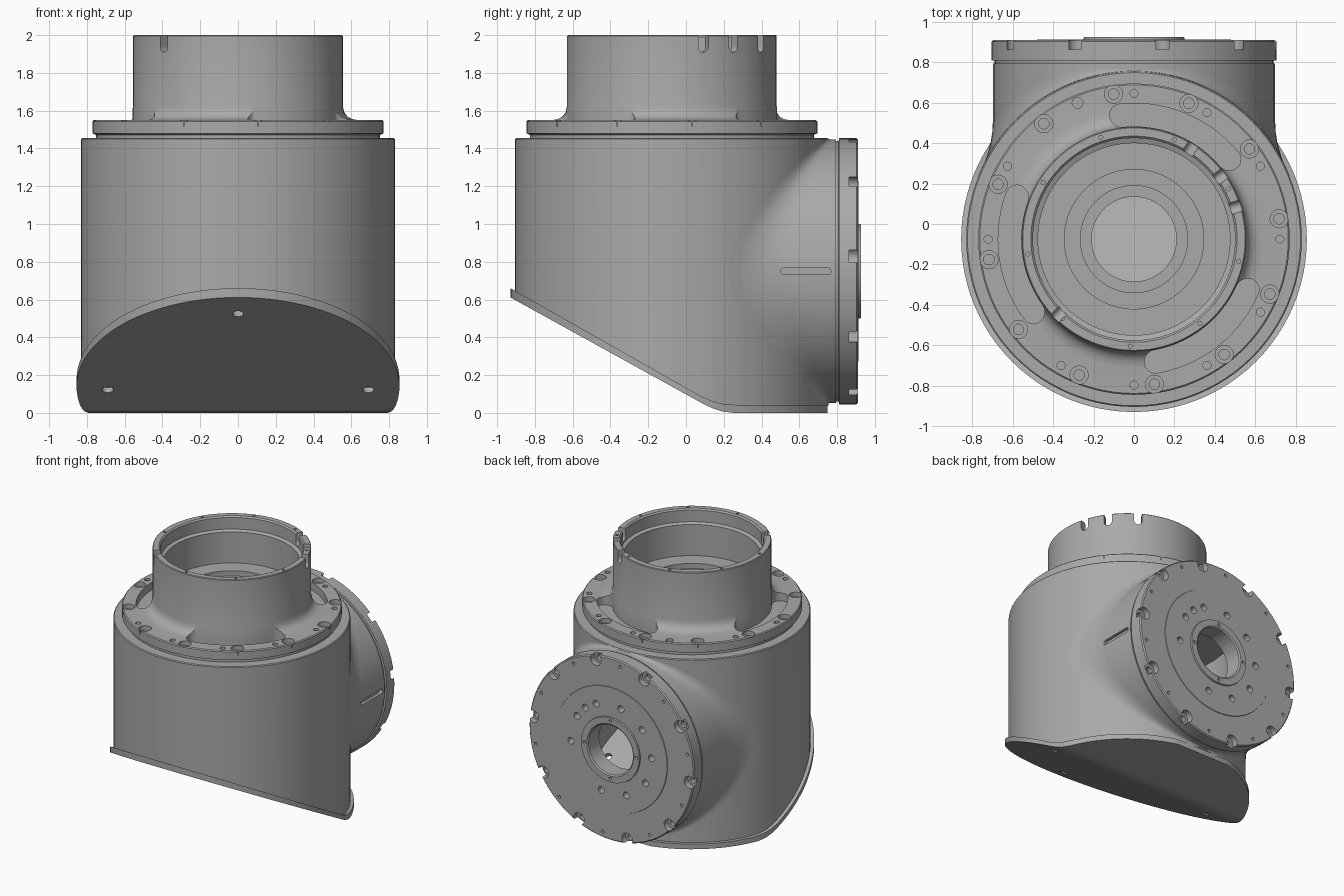
import bpy, bmesh
from math import sin, cos, pi, radians, sqrt
from mathutils import Matrix, Vector

if "Cube" in bpy.data.objects:
    bpy.data.objects.remove(bpy.data.objects["Cube"])

CY, CZ = -0.075, 0.75                      # turret axis (y) and barrel axis (z)
T = lambda x, y, z: Matrix.Translation((x, y, z))
R = lambda deg, axis: Matrix.Rotation(radians(deg), 4, axis)
UP = T(0, CY, 0)                           # turret frame
BACK = R(-90, 'X')                         # local z points to the back
BARREL = T(0, 0, CZ) @ BACK
YZ = R(90, 'X') @ R(90, 'Y')               # local x, y, z become y, z, x

grey = bpy.data.materials.new("machined grey")
grey.use_nodes = True
grey.diffuse_color = (0.4, 0.4, 0.4, 1)
grey.node_tree.nodes["Principled BSDF"].inputs["Base Color"].default_value = (0.4, 0.4, 0.4, 1)


def lathe(bm, profile, matrix, n=96):
    """Spin a closed (radius, height) profile around local z."""
    rings = [[bm.verts.new(matrix @ Vector((r * cos(2 * pi * i / n), r * sin(2 * pi * i / n), z)))
              for i in range(n)] for r, z in profile]
    for k in range(len(profile)):
        j = (k + 1) % len(profile)
        if profile[k][0] == 0 and profile[j][0] == 0:
            continue
        for i in range(n):
            m = (i + 1) % n
            bm.faces.new((rings[k][i], rings[k][m], rings[j][m], rings[j][i]))


def cylinder(bm, r, z0, z1, matrix, n=96):
    lathe(bm, [(0, z0), (r, z0), (r, z1), (0, z1)], matrix, n)


def counterbore(bm, r, depth, r2, depth2, matrix):
    lathe(bm, [(0, -depth2), (r2, -depth2), (r2, -depth), (r, -depth), (r, 0.03), (0, 0.03)], matrix, 20)


def extrude(bm, outline, z0, z1, matrix):
    """Prism from a 2D outline."""
    low, high = [[bm.verts.new(matrix @ Vector((x, y, z))) for x, y in outline] for z in (z0, z1)]
    bm.faces.new(low[::-1])
    bm.faces.new(high)
    for i in range(len(low)):
        j = (i + 1) % len(low)
        bm.faces.new((low[i], low[j], high[j], high[i]))


def stadium(half, w, n=14):
    """Rounded slot outline along x."""
    side = [half - 2 * half * i / n for i in range(1, n)]
    cap = [(half + w * sin(pi * i / 10), -w * cos(pi * i / 10)) for i in range(11)]
    right = cap + [(x, w) for x in side]
    return right + [(-x, -y) for x, y in right]


def finish(name, bm):
    bmesh.ops.remove_doubles(bm, verts=bm.verts, dist=1e-5)
    bmesh.ops.recalc_face_normals(bm, faces=bm.faces)
    mesh = bpy.data.meshes.new(name)
    bm.to_mesh(mesh)
    bm.free()
    mesh.materials.append(grey)
    ob = bpy.data.objects.new(name, mesh)
    bpy.context.collection.objects.link(ob)
    return ob


def combine(ob, tool_bm, operation='DIFFERENCE'):
    tool = finish("cutter", tool_bm)
    tool.hide_render = True
    mod = ob.modifiers.new("cut", 'BOOLEAN')
    mod.operation, mod.object, mod.solver = operation, tool, 'EXACT'
    bpy.context.view_layer.objects.active = ob
    bpy.ops.object.modifier_apply(modifier="cut")
    bpy.data.objects.remove(tool)


# slanted base plate with a rounded lip wider than the body
under = [(-1, 0.65), (0.06, 0.065), (0.1, 0.043), (0.14, 0.025), (0.19, 0.008), (0.25, 0), (0.75, 0)]
over = [(0.75, 0.04), (0.3, 0.04), (0.2, 0.047), (0.14, 0.062), (0.08, 0.088), (-1, 0.7)]
bm = bmesh.new()
extrude(bm, under + over, -1, 1, YZ)
base_plate = finish("base_plate", bm)
bm = bmesh.new()
cylinder(bm, 0.855, -0.5, 1, UP)
combine(base_plate, bm, 'INTERSECT')
bm = bmesh.new()
for x, y, z in ((0, -0.77, 0.53), (-0.69, -0.04, 0.13), (0.69, -0.04, 0.13)):
    cylinder(bm, 0.03, -0.1, 0.1, T(x, y, z) @ R(-29, 'X'), 20)
combine(base_plate, bm)

# hollow body: upright cylinder trimmed by the plate, joined to the rear barrel
bm = bmesh.new()
lathe(bm, [(0, 0), (0.83, 0), (0.83, 1.449), (0.824, 1.455), (0, 1.455)], UP)
body = finish("body", bm)
bm = bmesh.new()
extrude(bm, [(1, 0.04)] + over[1:] + [(-1, 1.6), (1, 1.6)], -1, 1, YZ)
combine(body, bm, 'INTERSECT')
bm = bmesh.new()
cylinder(bm, 0.698, 0.3, 0.795, BARREL)
combine(body, bm, 'UNION')
bm = bmesh.new()
lathe(bm, [(0, -0.1), (0.77, -0.1), (0.77, 1.4), (0.45, 1.4), (0.45, 1.5), (0, 1.5)], UP)
combine(body, bm)
bm = bmesh.new()
cylinder(bm, 0.55, 0.25, 0.85, BARREL)
combine(body, bm)
bm = bmesh.new()
extrude(bm, stadium(0.115, 0.018), 0, 0.1, T(0.675, 0.635, CZ) @ YZ)
combine(body, bm)

# soft blend between barrel and body
bm = bmesh.new()
n, steps, rows = 96, 6, []
for i in range(n):
    c, s = cos(2 * pi * i / n), sin(2 * pi * i / n)
    grow = 0.075 * abs(c) + 0.001
    wall = lambda x: CY + sqrt(0.831 ** 2 - x * x)
    r0, r2 = 0.699, 0.699 + grow
    p1 = Vector((r0 * c, wall(r0 * c), CZ + r0 * s))
    p0 = p1 + Vector((0, 1.6 * grow, 0))
    p2 = Vector((r2 * c, wall(r2 * c), CZ + r2 * s))
    ts = [k / steps for k in range(steps + 1)]
    rows.append([bm.verts.new(p0 * (1 - t) ** 2 + p1 * 2 * t * (1 - t) + p2 * t * t) for t in ts])
for i in range(n):
    a, b = rows[i], rows[(i + 1) % n]
    for k in range(steps):
        bm.faces.new((a[k], a[k + 1], b[k + 1], b[k]))
blend = finish("barrel_blend", bm)

# top flange with hollow neck
bm = bmesh.new()
lathe(bm, [(0.21, 1.45), (0.752, 1.45), (0.752, 1.472), (0.77, 1.48), (0.77, 1.543), (0.763, 1.55),
           (0.635, 1.55), (0.605, 1.555), (0.58, 1.568), (0.563, 1.59), (0.555, 1.625),
           (0.555, 1.995), (0.55, 2), (0.51, 2), (0.5, 1.99), (0.5, 1.9), (0.475, 1.89),
           (0.475, 1.65), (0.345, 1.65), (0.345, 1.61), (0.265, 1.61), (0.265, 1.55), (0.21, 1.55)], UP)
neck = finish("flange_and_neck", bm)

# flange pockets and bolt holes
bm = bmesh.new()
RS = 0.615
for centre in (68, 188, 308):
    arc = [((RS + v) * cos(u / RS), (RS + v) * sin(u / RS)) for u, v in stadium(0.3, 0.057)]
    extrude(bm, arc, 1.49, 1.8, UP @ R(centre, 'Z'))
for k in range(12):
    counterbore(bm, 0.045, 0.035, 0.026, 0.06, UP @ R(8 + 30 * k, 'Z') @ T(0.725, 0, 1.55))
    if k not in (4, 7):
        cylinder(bm, 0.02, -0.04, 0.03, UP @ R(30 * k, 'Z') @ T(0.722, 0, 1.55), 16)
cylinder(bm, 0.027, -0.05, 0.03, UP @ R(112.5, 'Z') @ T(0.73, 0, 1.55), 16)
combine(neck, bm)

# notches in the neck rim
bm = bmesh.new()
for deg in (17.5, 36, 58, 225):
    extrude(bm, stadium(0.042, 0.028), 0, 0.15, UP @ R(deg, 'Z') @ T(0.45, 0, 1.98) @ R(90, 'Y'))
combine(neck, bm)
bm = bmesh.new()
for k in range(9):
    cylinder(bm, 0.01, -0.04, 0.03, UP @ R(28 + 40 * k, 'Z') @ T(0.53, 0, 2), 12)
combine(neck, bm)

# rear mounting disc with raised hub
bm = bmesh.new()
lathe(bm, [(0.19, 0.79), (0.69, 0.79), (0.69, 0.808), (0.705, 0.81), (0.705, 0.902), (0.697, 0.91),
           (0.48, 0.91), (0.478, 0.914), (0.25, 0.914), (0.248, 0.926), (0.2, 0.926), (0.19, 0.918)], BARREL)
disc = finish("rear_disc", bm)


def on_disc(deg, r, y=0.91):
    return T(r * cos(radians(deg)), y, CZ + r * sin(radians(deg))) @ BACK


bm = bmesh.new()
for k in range(10):
    counterbore(bm, 0.046, 0.047, 0.025, 0.08, on_disc(6.5 + 36 * k, 0.672))
    cylinder(bm, 0.012, -0.04, 0.03, on_disc(24.5 + 36 * k, 0.66), 12)
    if k != 8:
        cylinder(bm, 0.026, -0.06, 0.03, on_disc(32 + 36 * k, 0.345), 20)
cylinder(bm, 0.026, -0.06, 0.03, on_disc(50, 0.345), 20)
for k in range(4):
    cylinder(bm, 0.012, -0.04, 0.03, on_disc(90 * k, 0.222, 0.926), 12)
combine(disc, bm)

# smooth round walls, crisp edges
parts = (base_plate, body, blend, neck, disc)
for ob in bpy.context.view_layer.objects:
    ob.select_set(ob in parts)
bpy.context.view_layer.objects.active = body
bpy.ops.object.shade_smooth_by_angle(angle=radians(28))
